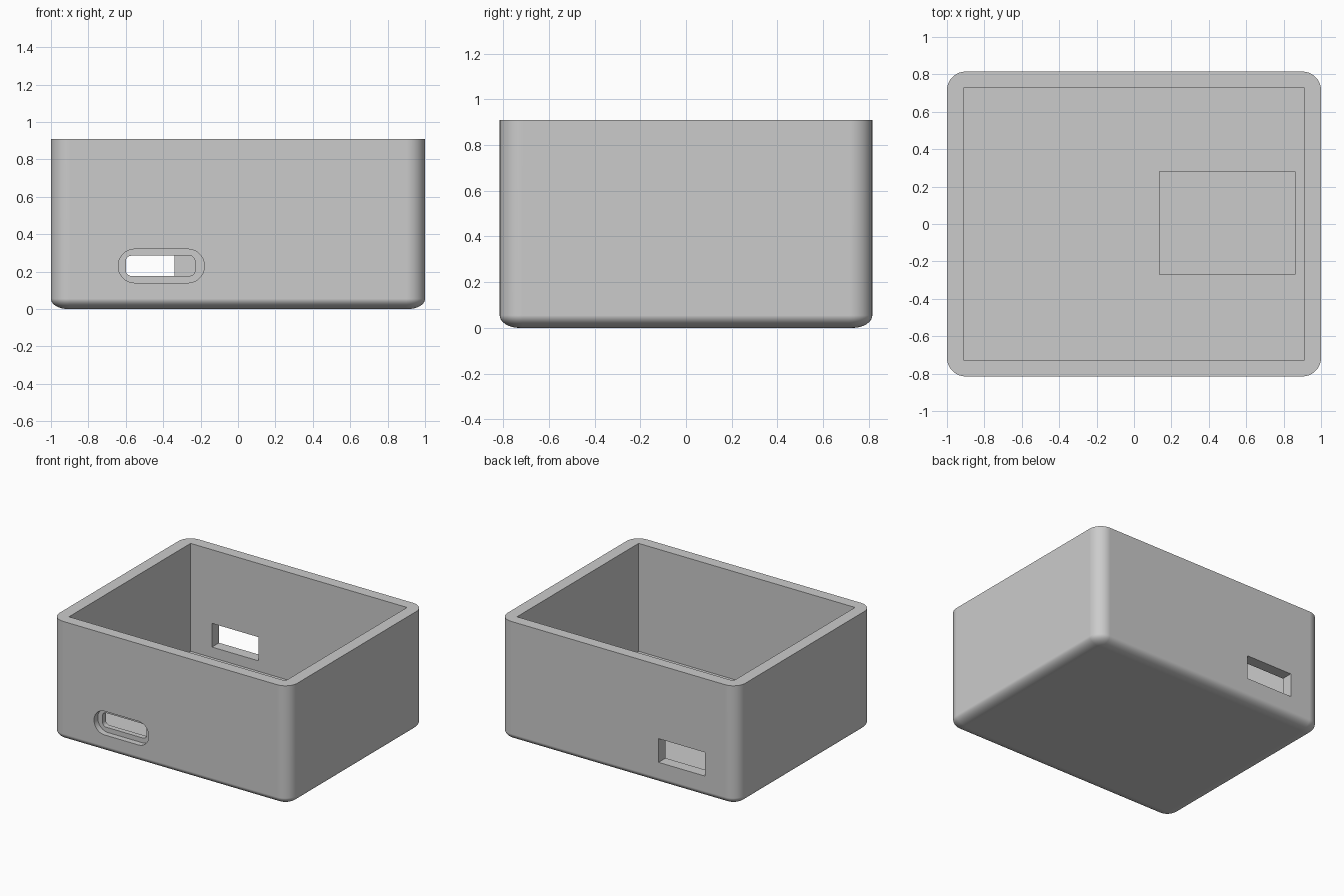
import bpy, bmesh
from math import sin, cos, pi, radians

cube = bpy.data.objects.get("Cube")
if cube:
    bpy.data.objects.remove(cube, do_unlink=True)

WIDTH, DEPTH, HEIGHT = 2.0, 1.63, 0.91
WALL, FLOOR = 0.09, 0.09
CORNER, FOOT = 0.1, 0.055

grey = bpy.data.materials.new("plain_grey")
grey.use_nodes = True
grey.diffuse_color = (0.6, 0.6, 0.6, 1)
grey.node_tree.nodes["Principled BSDF"].inputs["Base Color"].default_value = (0.6, 0.6, 0.6, 1)


def outline(w, h, r, steps=10):
    """Rectangle outline around the origin, with rounded corners if r > 0."""
    corners = [(1, 1), (-1, 1), (-1, -1), (1, -1)]
    if r <= 0:
        return [(sx * w / 2, sy * h / 2) for sx, sy in corners]
    pts = []
    for i, (sx, sy) in enumerate(corners):
        for k in range(steps + 1):
            a = (i + k / steps) * pi / 2
            pts.append((sx * (w / 2 - r) + r * cos(a), sy * (h / 2 - r) + r * sin(a)))
    return pts


def loft(name, rings):
    """Closed solid through a list of rings with equal point counts."""
    bm = bmesh.new()
    loops = [[bm.verts.new(p) for p in ring] for ring in rings]
    n = len(loops[0])
    for low, high in zip(loops, loops[1:]):
        for i in range(n):
            j = (i + 1) % n
            bm.faces.new((low[i], low[j], high[j], high[i]))
    bm.faces.new(loops[0][::-1])
    bm.faces.new(loops[-1])
    bmesh.ops.recalc_face_normals(bm, faces=bm.faces)
    mesh = bpy.data.meshes.new(name)
    bm.to_mesh(mesh)
    bm.free()
    mesh.materials.append(grey)
    obj = bpy.data.objects.new(name, mesh)
    bpy.context.collection.objects.link(obj)
    return obj


def upright_cutter(name, x0, x1, y0, y1, z0, z1):
    pts = outline(x1 - x0, y1 - y0, 0)
    cx, cy = (x0 + x1) / 2, (y0 + y1) / 2
    return loft(name, [[(cx + x, cy + y, z) for x, y in pts] for z in (z0, z1)])


def wall_cutter(name, x0, x1, z0, z1, y0, y1, r=0):
    pts = outline(x1 - x0, z1 - z0, r)
    cx, cz = (x0 + x1) / 2, (z0 + z1) / 2
    return loft(name, [[(cx + x, y, cz + z) for x, z in pts] for y in (y0, y1)])


# Outer shell: rounded upright corners and a softly curved foot
rings = []
for k in range(11):
    a = k / 10 * pi / 2
    inset = (CORNER - 0.01) * (1 - sin(a))
    z = FOOT * (1 - cos(a))
    pts = outline(WIDTH - 2 * inset, DEPTH - 2 * inset, CORNER - inset)
    rings.append([(x, y, z) for x, y in pts])
rings.append([(x, y, HEIGHT) for x, y in outline(WIDTH, DEPTH, CORNER)])
box = loft("open_box", rings)

# Cavity, floor pocket, front port with its countersink, and back window
ix, iy = WIDTH / 2 - WALL, DEPTH / 2 - WALL + 0.005
front, back = -DEPTH / 2, DEPTH / 2
cutters = [
    upright_cutter("cavity_cutter", -ix, ix, -iy, iy, FLOOR, HEIGHT + 0.2),
    upright_cutter("floor_pocket_cutter", 0.135, 0.86, -0.27, 0.28, FLOOR - 0.04, FLOOR + 0.1),
    wall_cutter("port_recess_cutter", -0.64, -0.18, 0.14, 0.32, front - 0.1, front + 0.045, 0.088),
    wall_cutter("port_slot_cutter", -0.6, -0.23, 0.177, 0.285, front - 0.1, front + 0.2, 0.03),
    wall_cutter("back_window_cutter", -0.73, -0.34, 0.17, 0.35, back - 0.2, back + 0.1),
]
for cutter in cutters:
    cutter.hide_render = True
    mod = box.modifiers.new(cutter.name, "BOOLEAN")
    mod.operation, mod.solver, mod.object = "DIFFERENCE", "EXACT", cutter

# Bake the cuts, then drop the cutters
bpy.context.view_layer.update()
graph = bpy.context.evaluated_depsgraph_get()
baked = bpy.data.meshes.new_from_object(box.evaluated_get(graph))
box.modifiers.clear()
box.data = baked
for cutter in cutters:
    bpy.data.objects.remove(cutter, do_unlink=True)

# Smooth the rounded corners and keep the cut edges crisp
bpy.ops.object.select_all(action="DESELECT")
box.select_set(True)
bpy.context.view_layer.objects.active = box
bpy.ops.object.shade_smooth_by_angle(angle=radians(30))
flat = box.modifiers.new("flat_sides", "WEIGHTED_NORMAL")
flat.keep_sharp = True
